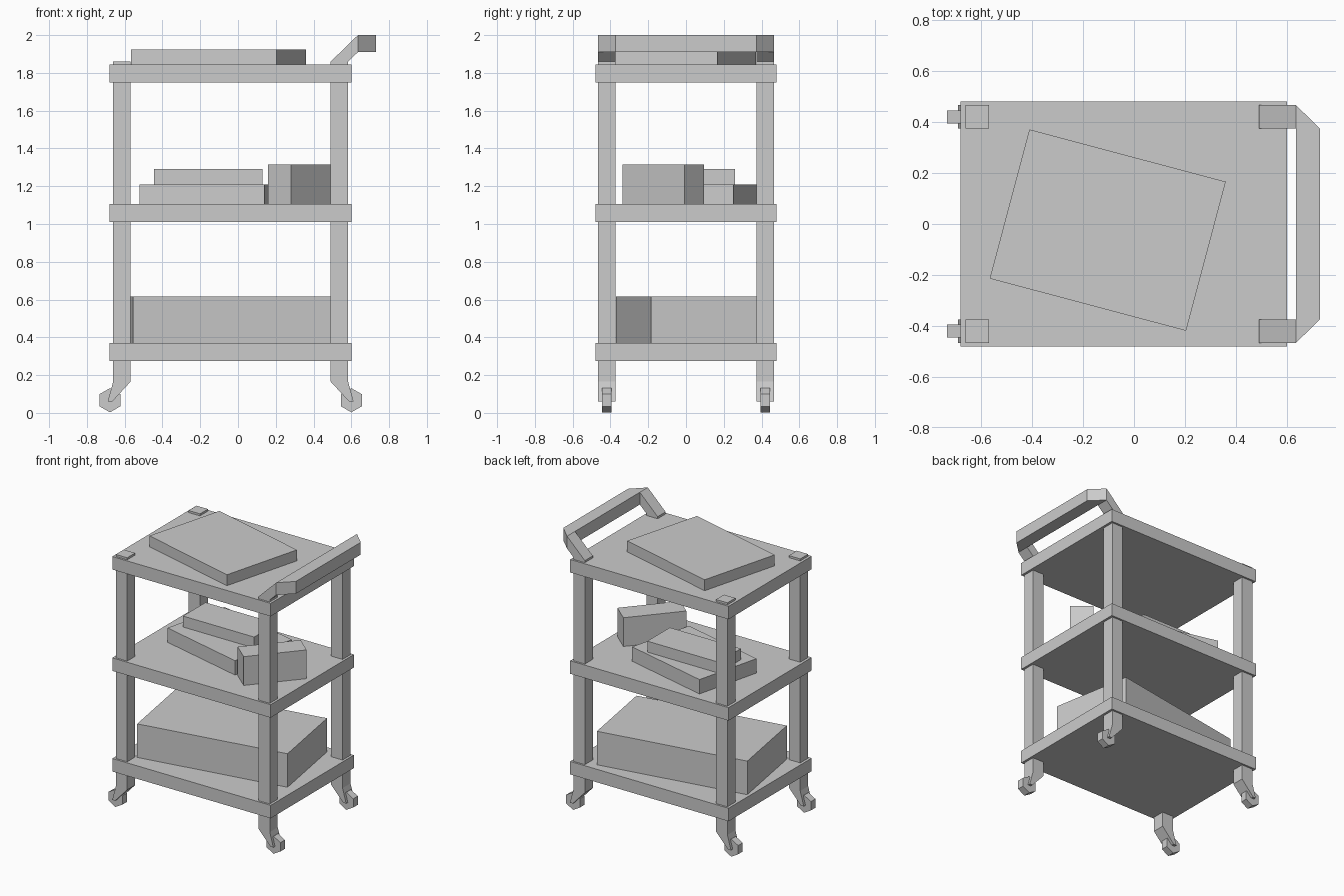
import bpy, bmesh, math
from mathutils import Matrix, Vector

cube = bpy.data.objects.get("Cube")
if cube:
    bpy.data.objects.remove(cube)

grey = bpy.data.materials.new("plain_grey")
grey.use_nodes = True
grey.diffuse_color = (0.6, 0.6, 0.6, 1)
grey.node_tree.nodes["Principled BSDF"].inputs["Base Color"].default_value = (0.6, 0.6, 0.6, 1)


def finish(name, bm):
    bmesh.ops.recalc_face_normals(bm, faces=bm.faces)
    mesh = bpy.data.meshes.new(name)
    bm.to_mesh(mesh)
    bm.free()
    mesh.materials.append(grey)
    obj = bpy.data.objects.new(name, mesh)
    bpy.context.collection.objects.link(obj)
    return obj


def box(name, centre, size, bottom, top, angle=0):
    """Upright box, turned about z by an angle in degrees."""
    bm = bmesh.new()
    place = (Matrix.Translation((*centre, (bottom + top) / 2))
             @ Matrix.Rotation(math.radians(angle), 4, 'Z')
             @ Matrix.Diagonal((*size, top - bottom, 1)))
    bmesh.ops.create_cube(bm, size=1, matrix=place)
    return finish(name, bm)


def prism(name, outline, start, end, axis='Y'):
    """Extrude an outline along y (points are x, z) or z (points are x, y)."""
    bm = bmesh.new()
    along_y = axis == 'Y'
    verts = [bm.verts.new((a, start, b) if along_y else (a, b, start)) for a, b in outline]
    face = bm.faces.new(verts)
    new = bmesh.ops.extrude_face_region(bm, geom=[face])["geom"]
    shift = Vector((0, end - start, 0) if along_y else (0, 0, end - start))
    bmesh.ops.translate(bm, vec=shift, verts=[v for v in new if isinstance(v, bmesh.types.BMVert)])
    return finish(name, bm)


# Three shelves
for name, bottom in (("bottom", 0.275), ("middle", 1.01), ("top", 1.75)):
    box(name + "_shelf", (-0.04, 0), (1.28, 0.96), bottom, bottom + 0.095)

# Corner posts, each with a tapered caster arm and six-sided wheel
half = 0.046
for depth, y in (("front", -0.42), ("back", 0.42)):
    for end, x, out in (("plain_end", -0.615, -1), ("handle_end", 0.537, 1)):
        label = f"{depth}_{end}"
        box(label + "_post", (x, y), (2 * half, 2 * half), 0.165, 1.86)
        hub = x + out * 0.063
        arm = [(x - half, 0.165), (x + half, 0.165), (hub + 0.012, 0.06), (hub - 0.012, 0.06)]
        prism(label + "_caster_arm", arm, y - half, y + half)
        rim = [(hub + 0.064 * math.sin(i * math.pi / 3),
                0.067 + 0.064 * math.cos(i * math.pi / 3)) for i in range(6)]
        prism(label + "_wheel", rim, y - 0.026, y + 0.026)
    # Sloping handle arm rising from the post
    slope = [(0.491, 1.86), (0.583, 1.86), (0.635, 1.91), (0.635, 2.0)]
    prism(depth + "_handle_arm", slope, y - half, y + half)

# Handle bar with cut corners
bar = [(0.635, -0.466), (0.73, -0.374), (0.73, 0.374), (0.635, 0.466)]
prism("handle_bar", bar, 1.91, 2.0, 'Z')

# Boxes resting on the shelves
box("top_flat_box", (-0.103, -0.024), (0.797, 0.605), 1.845, 1.925, -14.9)
box("lower_book", (-0.13, 0.09), (0.68, 0.5), 1.105, 1.21, -14)
box("upper_book", (-0.157, 0.13), (0.575, 0.26), 1.21, 1.29)
box("small_carton", (0.36, -0.12), (0.43, 0.16), 1.105, 1.315, 49.3)
box("large_carton", (-0.065, 0.025), (1.1, 0.615), 0.37, 0.615, 9.8)
